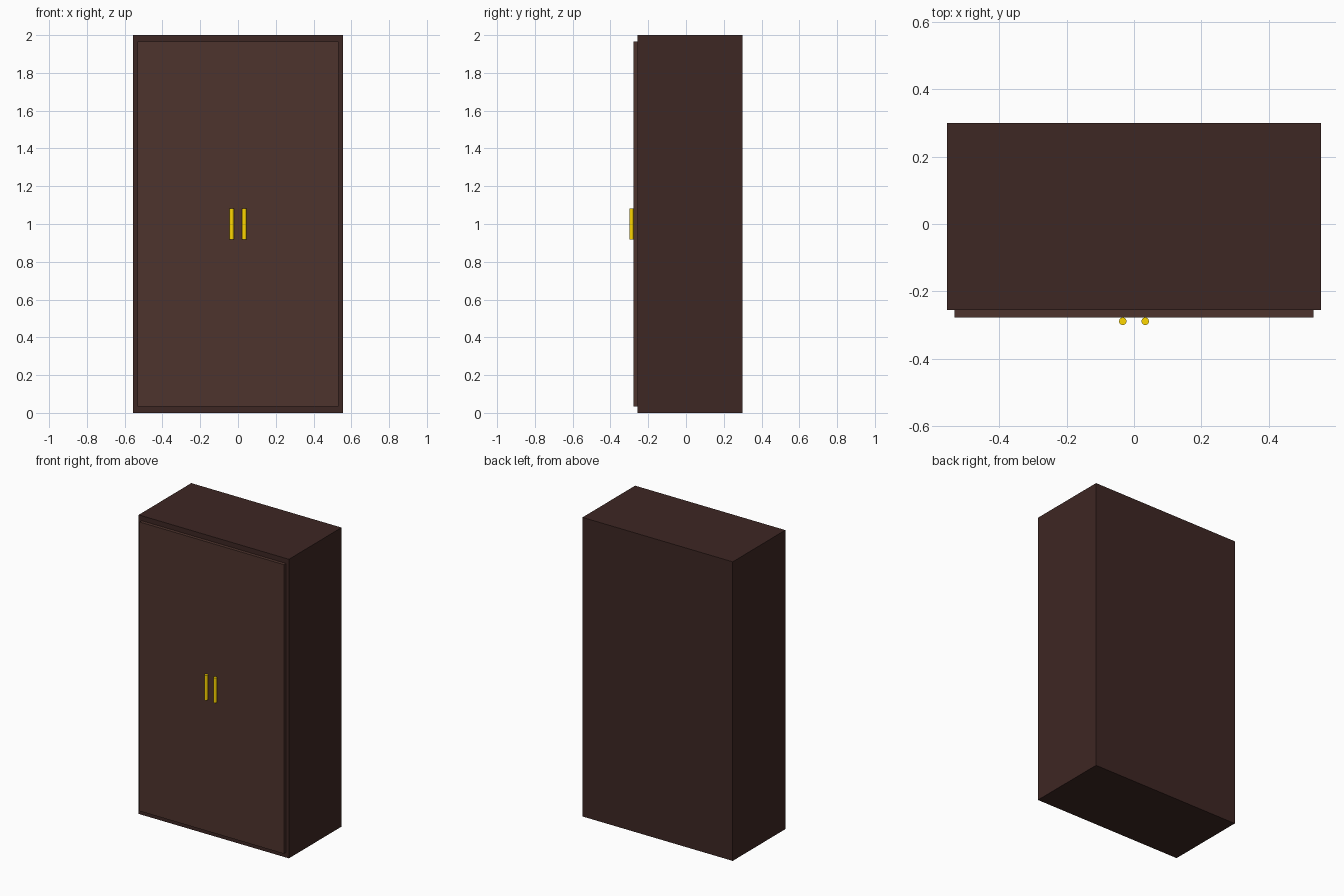
import bpy

if "Cube" in bpy.data.objects:
    bpy.data.objects.remove(bpy.data.objects["Cube"])

def material(name, color):
    m = bpy.data.materials.new(name)
    m.diffuse_color = (*color, 1)
    m.use_nodes = True
    m.node_tree.nodes["Principled BSDF"].inputs["Base Color"].default_value = m.diffuse_color
    return m

def box(name, lo, hi, mat):
    center = [(a + b) / 2 for a, b in zip(lo, hi)]
    bpy.ops.mesh.primitive_cube_add(size=1, location=center)
    ob = bpy.context.object
    ob.name = name
    ob.scale = [b - a for a, b in zip(lo, hi)]
    bpy.ops.object.transform_apply(location=False, rotation=False, scale=True)
    ob.data.materials.append(mat)
    return ob

dark_wood = material("dark_wood", (0.048, 0.020, 0.017))
door_wood = material("door_wood", (0.076, 0.034, 0.027))
brass = material("brass", (1.0, 0.68, 0.0))

# Cabinet carcass and raised door front
box("cabinet_body", (-0.5556, -0.2556, 0), (0.5556, 0.3, 2), dark_wood)
box("door_front", (-0.5333, -0.2778, 0.0333), (0.5333, -0.2556, 1.9667), door_wood)

# Pair of round bar handles resting on the door front
for side, x in (("left", -0.0333), ("right", 0.0333)):
    bpy.ops.mesh.primitive_cylinder_add(vertices=16, radius=0.0111, depth=0.1667,
                                        location=(x, -0.2889, 1.0))
    handle = bpy.context.object
    handle.name = f"{side}_handle"
    handle.data.materials.append(brass)
    bpy.ops.object.shade_smooth_by_angle()
